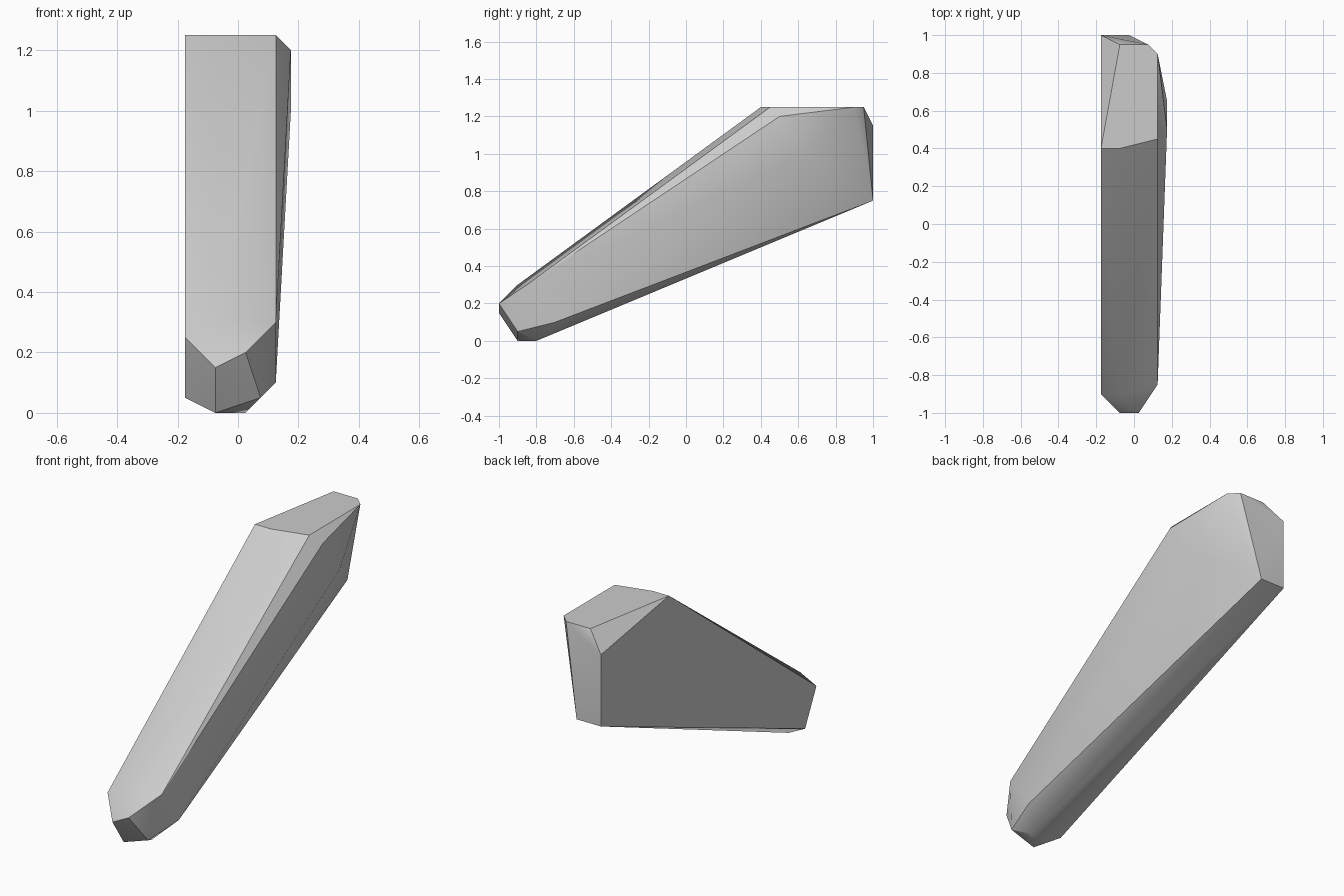
import bpy
import bmesh
import math

# Remove the default object only
default_cube = bpy.data.objects.get("Cube")
if default_cube:
    bpy.data.objects.remove(default_cube, do_unlink=True)


def make_material(name, colour):
    material = bpy.data.materials.new(name)
    material.use_nodes = True
    material.diffuse_color = colour
    shader = next(node for node in material.node_tree.nodes
                  if node.type == 'BSDF_PRINCIPLED')
    shader.inputs["Base Color"].default_value = colour
    return material


def hull_object(name, points, material):
    """Wrap a convex faceted skin around the outline points."""
    mesh = bpy.data.meshes.new(name)
    bm = bmesh.new()
    for point in points:
        bm.verts.new(point)
    bmesh.ops.convex_hull(bm, input=bm.verts[:])
    loose = [vert for vert in bm.verts if not vert.link_faces]
    bmesh.ops.delete(bm, geom=loose, context='VERTS')
    # Join the triangles of each flat facet
    bmesh.ops.dissolve_limit(bm, angle_limit=math.radians(0.5),
                             verts=bm.verts[:], edges=bm.edges[:])
    bmesh.ops.recalc_face_normals(bm, faces=bm.faces[:])
    bm.to_mesh(mesh)
    bm.free()
    mesh.materials.append(material)
    obj = bpy.data.objects.new(name, mesh)
    bpy.context.collection.objects.link(obj)
    return obj


RIGHT, HEIGHT, BACK = -0.175, 1.25, 1.0

# Flat right side, as a profile in y and z
side_profile = [(0.4, HEIGHT), (-0.9, 0.25), (-0.8, 0.05),
                (BACK, 0.75), (BACK, 1.15)]
# Level top cap, as an outline in x and y
top_outline = [(-0.075, 0.4), (0.125, 0.45), (0.125, 0.9),
               (0.075, 0.95), (-0.075, 0.95)]
# Small level sole under the nose, as an outline in x and y
sole_outline = [(-0.075, -0.9), (-0.075, -0.8), (0.025, -0.8)]
# Blunt nose tip, its brow and its bevelled left cheek
nose = [(-0.075, -1, 0.15), (0.025, -1, 0.2), (-0.075, -0.9, 0.3),
        (0.125, -0.85, 0.3), (0.075, -0.9, 0.05), (0.125, -0.7, 0.1)]
# Bulge on the left shoulder and the lower back corner
shoulder = [(0.175, 0.5, 1.2), (0.175, 0.65, 1.0)]
back_corner = [(-0.025, BACK, 0.75)]

points = [(RIGHT, y, z) for y, z in side_profile]
points += [(x, y, HEIGHT) for x, y in top_outline]
points += [(x, y, 0) for x, y in sole_outline]
points += nose + shoulder + back_corner

grey = make_material("plain grey", (0.6, 0.6, 0.6, 1))
body = hull_object("tapered_body", points, grey)

# Soft shading across shallow facets, crisp main edges
bpy.ops.object.select_all(action='DESELECT')
body.select_set(True)
bpy.context.view_layer.objects.active = body
bpy.ops.object.shade_smooth_by_angle(angle=math.radians(30))
